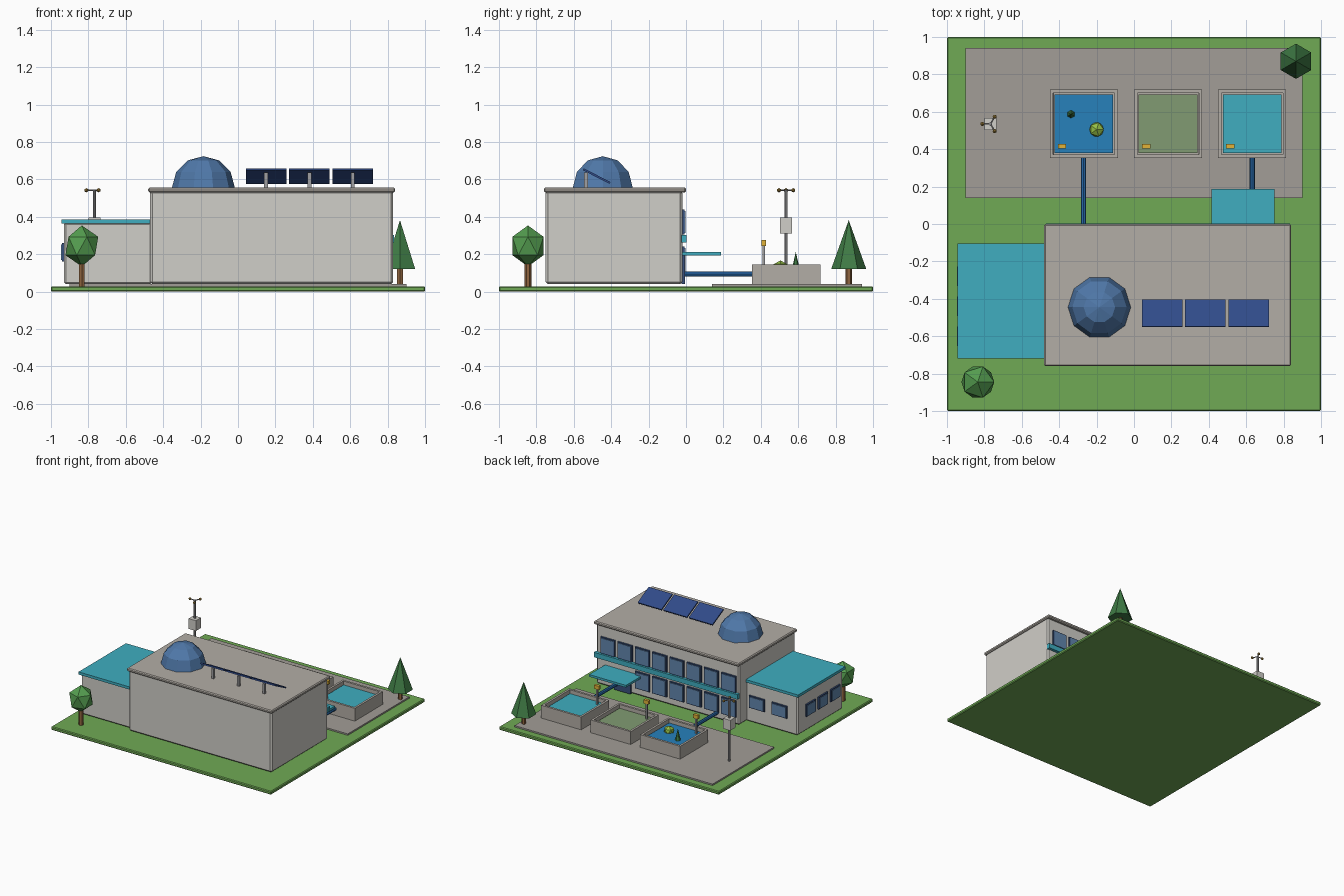
import bpy, bmesh, math

if "Cube" in bpy.data.objects:
    bpy.data.objects.remove(bpy.data.objects["Cube"])

COL = {
    "grass": (0.16, 0.40, 0.09), "paving": (0.36, 0.34, 0.31), "roof": (0.45, 0.42, 0.38),
    "concrete": (0.45, 0.42, 0.38), "wall": (0.63, 0.62, 0.58), "teal": (0.05, 0.42, 0.53),
    "water_blue": (0.02, 0.22, 0.50), "algae": (0.22, 0.33, 0.17), "pipe": (0.02, 0.14, 0.40),
    "frame": (0.04, 0.08, 0.20), "glass": (0.12, 0.24, 0.42), "dome": (0.08, 0.19, 0.40),
    "panel": (0.03, 0.07, 0.25), "leaf": (0.09, 0.34, 0.08), "pine": (0.05, 0.20, 0.06),
    "lime": (0.30, 0.52, 0.06), "trunk": (0.28, 0.13, 0.05), "yellow": (0.75, 0.45, 0.04),
    "bronze": (0.40, 0.25, 0.05), "metal": (0.35, 0.35, 0.36),
}


def paint(ob, name, color):
    ob.name = name
    if color:
        m = bpy.data.materials.get(color) or bpy.data.materials.new(color)
        m.diffuse_color = (*COL[color], 1)
        m.use_nodes = True
        m.node_tree.nodes["Principled BSDF"].inputs["Base Color"].default_value = m.diffuse_color
        ob.data.materials.append(m)
    return ob


def box(name, x, y, z, color=None, bevel=0.0):
    """Box from (min, max) ranges along each axis."""
    bpy.ops.mesh.primitive_cube_add(size=1)
    ob = bpy.context.object
    mid = [(a + b) / 2 for a, b in (x, y, z)]
    dim = [b - a for a, b in (x, y, z)]
    for v in ob.data.vertices:
        v.co = [c * d for c, d in zip(v.co, dim)]
    ob.location = mid
    if bevel:
        mod = ob.modifiers.new("bevel", 'BEVEL')
        mod.width, mod.segments = bevel, 1
    return paint(ob, name, color)


def cone(name, loc, r1, r2, z0, z1, color, sides=6):
    bpy.ops.mesh.primitive_cone_add(vertices=sides, radius1=r1, radius2=r2, depth=z1 - z0,
                                    location=(loc[0], loc[1], (z0 + z1) / 2))
    return paint(bpy.context.object, name, color)


def ball(name, loc, r, color, zs=1.0):
    bpy.ops.mesh.primitive_ico_sphere_add(subdivisions=1, radius=r, location=loc)
    bpy.context.object.scale.z = zs
    return paint(bpy.context.object, name, color)


def rod(name, loc, r, length, rot, color, sides=8):
    bpy.ops.mesh.primitive_cylinder_add(vertices=sides, radius=r, depth=length,
                                        location=loc, rotation=rot)
    return paint(bpy.context.object, name, color)


def window(name, u, z, w, h, face, axis):
    """Framed window on a wall: axis 'y' faces +y, axis 'x' faces -x."""
    for part, m, d, c in (("frame", 0, 0.012, "frame"), ("glass", 0.008, 0.016, "glass")):
        ur = (u - w / 2 + m, u + w / 2 - m)
        zr = (z - h / 2 + m, z + h / 2 - m)
        if axis == 'y':
            box(f"{name}_{part}", ur, (face - 0.005, face + d), zr, c)
        else:
            box(f"{name}_{part}", (face - d, face + 0.005), ur, zr, c)


# Site
box("ground", (-1, 1), (-1, 1), (0, 0.028), "grass", 0.006)
box("paving", (-0.9, 0.9), (0.14, 0.94), (0.024, 0.04), "paving")

# Main building and annex
box("main_walls", (-0.47, 0.83), (-0.75, -0.02), (0.04, 0.54), "wall", 0.012)
box("main_roof", (-0.48, 0.84), (-0.76, 0.0), (0.53, 0.556), "roof", 0.007)
box("annex_walls", (-0.93, -0.46), (-0.71, -0.12), (0.04, 0.37), "wall", 0.01)
box("annex_roof", (-0.945, -0.465), (-0.72, -0.105), (0.363, 0.385), "teal")

# Rear facade: windows, band, door and canopy
for i in range(8):
    x = 0.72 - 0.157 * i
    window(f"upper_window_{i}", x, 0.372, 0.13, 0.135, -0.02, 'y')
    if abs(x - 0.585) > 0.16:
        window(f"lower_window_{i}", x, 0.17, 0.13, 0.14, -0.02, 'y')
box("facade_band", (-0.47, 0.835), (-0.025, 0.004), (0.262, 0.302), "teal")
box("door", (0.51, 0.66), (-0.025, -0.006), (0.04, 0.195), "frame")
box("canopy", (0.415, 0.75), (-0.025, 0.187), (0.194, 0.212), "teal")

# Annex windows
for i, x in enumerate((-0.565, -0.77)):
    window(f"annex_rear_window_{i}", x, 0.21, 0.14, 0.10, -0.12, 'y')
for i, y in enumerate((-0.28, -0.44, -0.60)):
    window(f"annex_side_window_{i}", y, 0.21, 0.12, 0.10, -0.93, 'x')

# Roof dome: quarter arc spun into ten sides
bm = bmesh.new()
arc = [bm.verts.new((0.168 * math.cos(a), 0, 0.168 * math.sin(a)))
       for a in (0, math.pi / 6, math.pi / 3, math.pi / 2)]
edges = [bm.edges.new(p) for p in zip(arc, arc[1:])]
bmesh.ops.spin(bm, geom=arc + edges, cent=(0, 0, 0), axis=(0, 0, 1),
               angle=2 * math.pi, steps=10)
bmesh.ops.remove_doubles(bm, verts=bm.verts[:], dist=1e-4)
bmesh.ops.recalc_face_normals(bm, faces=bm.faces[:])
mesh = bpy.data.meshes.new("dome")
bm.to_mesh(mesh)
bm.free()
dome = bpy.data.objects.new("dome", mesh)
dome.location = (-0.185, -0.445, 0.556)
bpy.context.collection.objects.link(dome)
paint(dome, "dome", "dome")

# Solar panels on posts
for i, x in enumerate((0.15, 0.382, 0.614)):
    p = box(f"solar_panel_{i}", (x - 0.108, x + 0.108), (-0.558, -0.397), (0.612, 0.623), "panel")
    p.rotation_euler.x = -math.radians(27)
    box(f"panel_post_{i}", (x - 0.01, x + 0.01), (-0.545, -0.525), (0.55, 0.637), "metal")

# Treatment basins with water and sensor posts
for i, (x, water) in enumerate(((-0.268, "water_blue"), (0.182, "algae"), (0.632, "teal"))):
    ob = box(f"basin_{i}", (x - 0.182, x + 0.182), (0.354, 0.718), (0.038, 0.145), "concrete")
    bm = bmesh.new()
    bm.from_mesh(ob.data)
    bm.normal_update()
    top = max(bm.faces, key=lambda f: f.calc_center_median().z)
    bmesh.ops.inset_individual(bm, faces=[top], thickness=0.025)
    bmesh.ops.inset_individual(bm, faces=[top], thickness=0.001, depth=-0.06)
    bm.to_mesh(ob.data)
    bm.free()
    box(f"water_{i}", (x - 0.157, x + 0.157), (0.379, 0.693), (0.085, 0.118), water)
    sx = x - 0.117
    box(f"sensor_post_{i}", (sx - 0.006, sx + 0.006), (0.41, 0.422), (0.1, 0.25), "metal")
    box(f"sensor_{i}", (sx - 0.022, sx + 0.022), (0.404, 0.428), (0.245, 0.275), "yellow")

# Pipes from building to the outer basins
for i, x in enumerate((-0.27, 0.632)):
    rod(f"pipe_{i}", (x, 0.17, 0.094), 0.0145, 0.385, (math.pi / 2, 0, 0), "pipe")

# Basin plants
ball("basin_bush", (-0.2, 0.505, 0.13), 0.043, "lime", 0.85)
cone("basin_shrub", (-0.337, 0.587), 0.022, 0, 0.115, 0.213, "pine")

# Trees
cone("round_tree_trunk", (-0.835, -0.845), 0.018, 0.018, 0.026, 0.2, "trunk")
ball("round_tree_crown", (-0.835, -0.845, 0.244), 0.098, "leaf", 1.12)
cone("pine_trunk", (0.866, 0.87), 0.018, 0.018, 0.026, 0.14, "trunk")
cone("pine_crown", (0.866, 0.87), 0.094, 0, 0.12, 0.382, "pine")

# Weather mast
mx, my = -0.767, 0.535
rod("mast", (mx, my, 0.292), 0.009, 0.505, (0, 0, 0), "metal")
box("mast_box", (mx - 0.033, mx + 0.033), (my - 0.033, my + 0.033), (0.31, 0.395), "wall")
for i in range(3):
    a = math.pi + i * 2 * math.pi / 3
    c, s = math.cos(a), math.sin(a)
    rod(f"mast_arm_{i}", (mx + c * 0.021, my + s * 0.021, 0.542), 0.004, 0.042,
        (0, math.pi / 2, a), "metal", 6)
    ball(f"mast_cup_{i}", (mx + c * 0.044, my + s * 0.044, 0.542), 0.012, "bronze")
